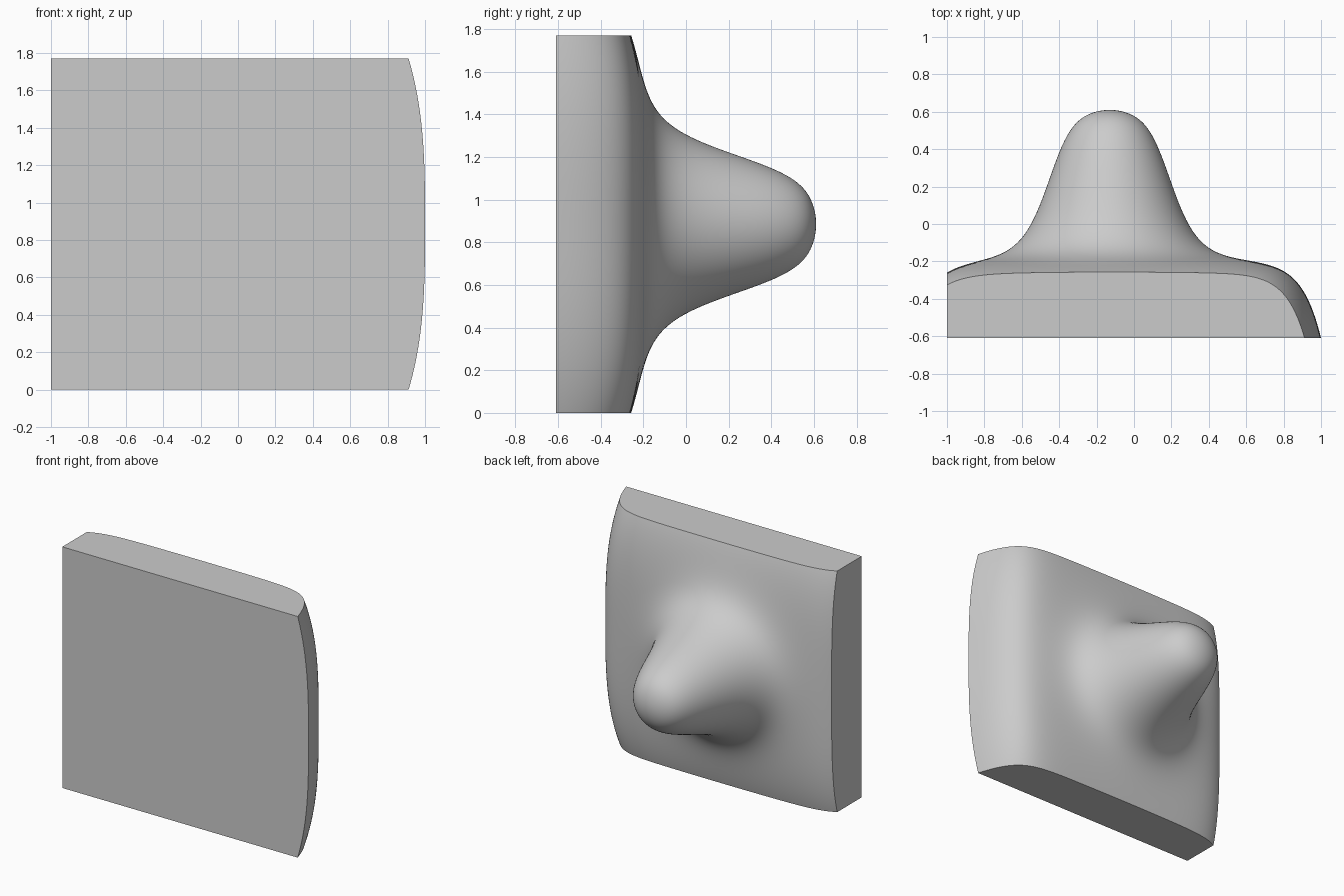
import bpy, bmesh
from math import exp, hypot, radians

cube = bpy.data.objects.get("Cube")
if cube:
    bpy.data.objects.remove(cube, do_unlink=True)

HEIGHT, FRONT = 1.77, -0.61
MID = HEIGHT / 2
NX, NZ = 150, 130


def edge_closeness(z):
    return abs(z - MID) / MID


def right_limit(z):
    # the rounded end bows outward at mid height
    return 1 - 0.088 * edge_closeness(z) ** 3


def back_depth(x, z):
    # round knob flaring into the slab
    w = hypot(x + 0.13, z - MID) / 0.335
    y = -0.2 + 0.81 / (1 + 0.25 * w ** 2 + 0.75 * w ** 5.5)
    # soft fall toward the top, bottom and cut end
    y -= 0.062 * edge_closeness(z) ** 4 + 0.065 * exp(-(x + 1) / 0.12)
    # rounded end curling down to the front plane
    return y - (y - FRONT) * exp(-(right_limit(z) - x) / 0.1)


bm = bmesh.new()

# sculpted back surface
rows = []
for j in range(NZ + 1):
    z = HEIGHT * j / NZ
    row = []
    for i in range(NX + 1):
        x = -1 + (right_limit(z) + 1) * i / NX
        row.append(bm.verts.new((x, back_depth(x, z), z)))
    rows.append(row)
for a, b in zip(rows, rows[1:]):
    for i in range(NX):
        bm.faces.new((a[i], a[i + 1], b[i + 1], b[i]))

# flat bottom, top, cut end and front
low = bm.verts.new((-1, FRONT, 0))
high = bm.verts.new((-1, FRONT, HEIGHT))
bm.faces.new([low] + rows[0])
bm.faces.new([high] + rows[-1])
bm.faces.new([low] + [r[0] for r in rows] + [high])
bm.faces.new([low] + [r[-1] for r in rows] + [high])
bmesh.ops.recalc_face_normals(bm, faces=bm.faces)

mesh = bpy.data.meshes.new("slab_with_knob")
bm.to_mesh(mesh)
bm.free()
slab = bpy.data.objects.new("slab_with_knob", mesh)
bpy.context.collection.objects.link(slab)

bpy.ops.object.select_all(action='DESELECT')
slab.select_set(True)
bpy.context.view_layer.objects.active = slab
bpy.ops.object.shade_smooth_by_angle(angle=radians(30))
